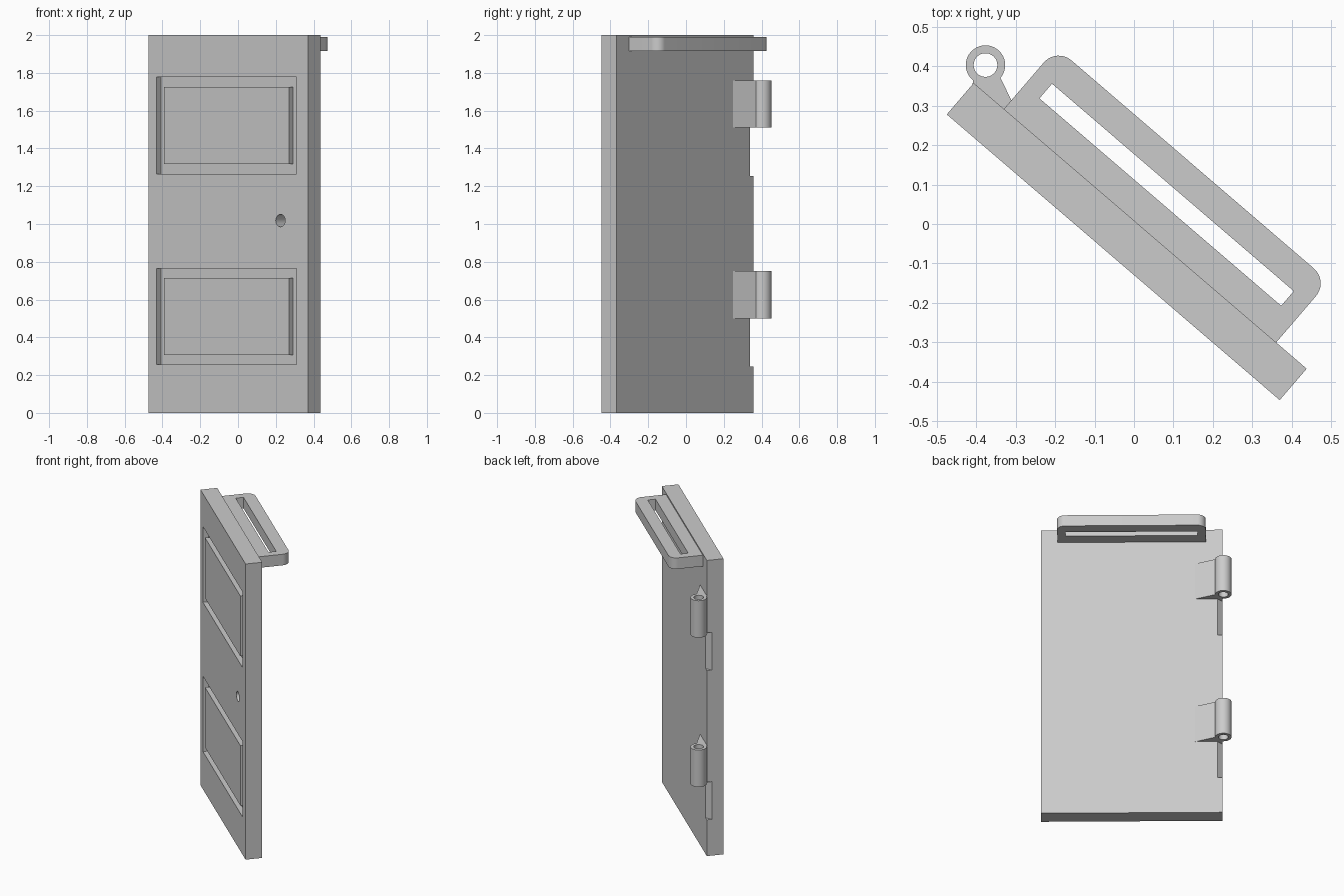
import bpy, bmesh, math
from mathutils import Matrix, Vector

default = bpy.data.objects.get("Cube")
if default:
    bpy.data.objects.remove(default, do_unlink=True)

grey = bpy.data.materials.new("plain grey")
grey.use_nodes = True
COLOUR = (0.6, 0.6, 0.6, 1)
grey.diffuse_color = COLOUR
grey.node_tree.nodes["Principled BSDF"].inputs["Base Color"].default_value = COLOUR

# The door stands swung open: local x runs along its width, y through its depth
PLACE = Matrix.Translation((-0.475, 0.278, 0)) @ Matrix.Rotation(math.radians(-40.63), 4, 'Z')
WIDTH, DEPTH, HEIGHT = 1.113, 0.105, 2.0


def prism(name, points, z0, z1):
    """Extrude a plan outline upwards from z0 to z1."""
    bm = bmesh.new()
    face = bm.faces.new([bm.verts.new((x, y, z0)) for x, y in points])
    top = bmesh.ops.extrude_face_region(bm, geom=[face])["geom"]
    moved = [g for g in top if isinstance(g, bmesh.types.BMVert)]
    bmesh.ops.translate(bm, verts=moved, vec=(0, 0, z1 - z0))
    bmesh.ops.recalc_face_normals(bm, faces=bm.faces)
    mesh = bpy.data.meshes.new(name)
    bm.to_mesh(mesh)
    bm.free()
    mesh.materials.append(grey)
    obj = bpy.data.objects.new(name, mesh)
    bpy.context.collection.objects.link(obj)
    obj.matrix_world = PLACE
    return obj


def rect(x0, x1, y0, y1):
    return [(x0, y0), (x1, y0), (x1, y1), (x0, y1)]


def arc(cx, cy, r, start, sweep, n):
    angles = [math.radians(start + sweep * i / n) for i in range(n + (sweep < 360))]
    return [(cx + r * math.cos(a), cy + r * math.sin(a)) for a in angles]


def cut(obj, cutter):
    """Subtract the cutter and remove it."""
    cutter.hide_render = True
    mod = obj.modifiers.new("cut", 'BOOLEAN')
    mod.operation, mod.solver, mod.object = 'DIFFERENCE', 'EXACT', cutter
    bpy.context.view_layer.update()
    bpy.context.view_layer.objects.active = obj
    bpy.ops.object.modifier_apply(modifier=mod.name)
    bpy.data.objects.remove(cutter, do_unlink=True)


def smooth(obj):
    bpy.ops.object.select_all(action='DESELECT')
    obj.select_set(True)
    bpy.context.view_layer.objects.active = obj
    bpy.ops.object.shade_smooth_by_angle(angle=math.radians(30))


# Door slab
door = prism("door_slab", rect(0, WIDTH, 0, DEPTH), 0, HEIGHT)

# Two framed panels: a recess with a raised field flush with the front
RECESS, GROOVE = 0.034, 0.052
for label, z0, z1 in (("lower", 0.255, 0.765), ("upper", 1.265, 1.777)):
    cut(door, prism("recess_cutter", rect(0.059, 1.034, -0.1, RECESS), z0, z1))
    prism(label + "_panel", rect(0.059 + GROOVE, 1.034 - GROOVE, 0, RECESS + 0.01),
          z0 + GROOVE, z1 - GROOVE)

# Round knob hole in the front
hole = prism("knob_hole_cutter", arc(0, 0, 0.033, 0, 360, 32), -0.08, 0.1)
hole.matrix_world = PLACE @ Matrix.Translation((0.922, 0, 1.018)) @ Matrix.Rotation(math.pi / 2, 4, 'X')
cut(door, hole)

# Hinges: barrel with a pin hole, tapered leaf, and clearance chamfer below
HX, HY = -0.007, 0.159
NOTCH = 0.031
for label, z0 in (("lower", 0.5), ("upper", 1.51)):
    z1 = z0 + 0.25
    barrel = prism(label + "_hinge_barrel", arc(HX, HY, 0.05, 0, 360, 48), z0, z1)
    cut(barrel, prism("pin_cutter", arc(HX, HY, 0.03, 0, 360, 48), z0 - 0.1, z1 + 0.1))
    smooth(barrel)
    prism(label + "_hinge_leaf",
          [(0.0, DEPTH - 0.005), (0.167, DEPTH - 0.005), (0.167, DEPTH),
           (HX + 0.046, HY + 0.002), (HX, HY - 0.047)], z0, z1)
    corner = [(-NOTCH, DEPTH - 2 * NOTCH), (2 * NOTCH, DEPTH + NOTCH), (-NOTCH, DEPTH + NOTCH)]
    cut(door, prism("notch_cutter", corner, z0 - 0.255, z0))
smooth(door)

# Handle plate along the top of the back, rounded outside, with a long slot
X0, X1, Y1, R = 0.101, 1.011, 0.31, 0.05
outline = [(X0, DEPTH - 0.002), (X1, DEPTH - 0.002)]
outline += arc(X1 - R, Y1 - R, R, 0, 90, 10) + arc(X0 + R, Y1 - R, R, 90, 90, 10)
handle = prism("handle_plate", outline, 1.915, 1.99)
cut(handle, prism("slot_cutter", rect(0.152, 0.96, 0.184, 0.233), 1.8, 2.1))
smooth(handle)
